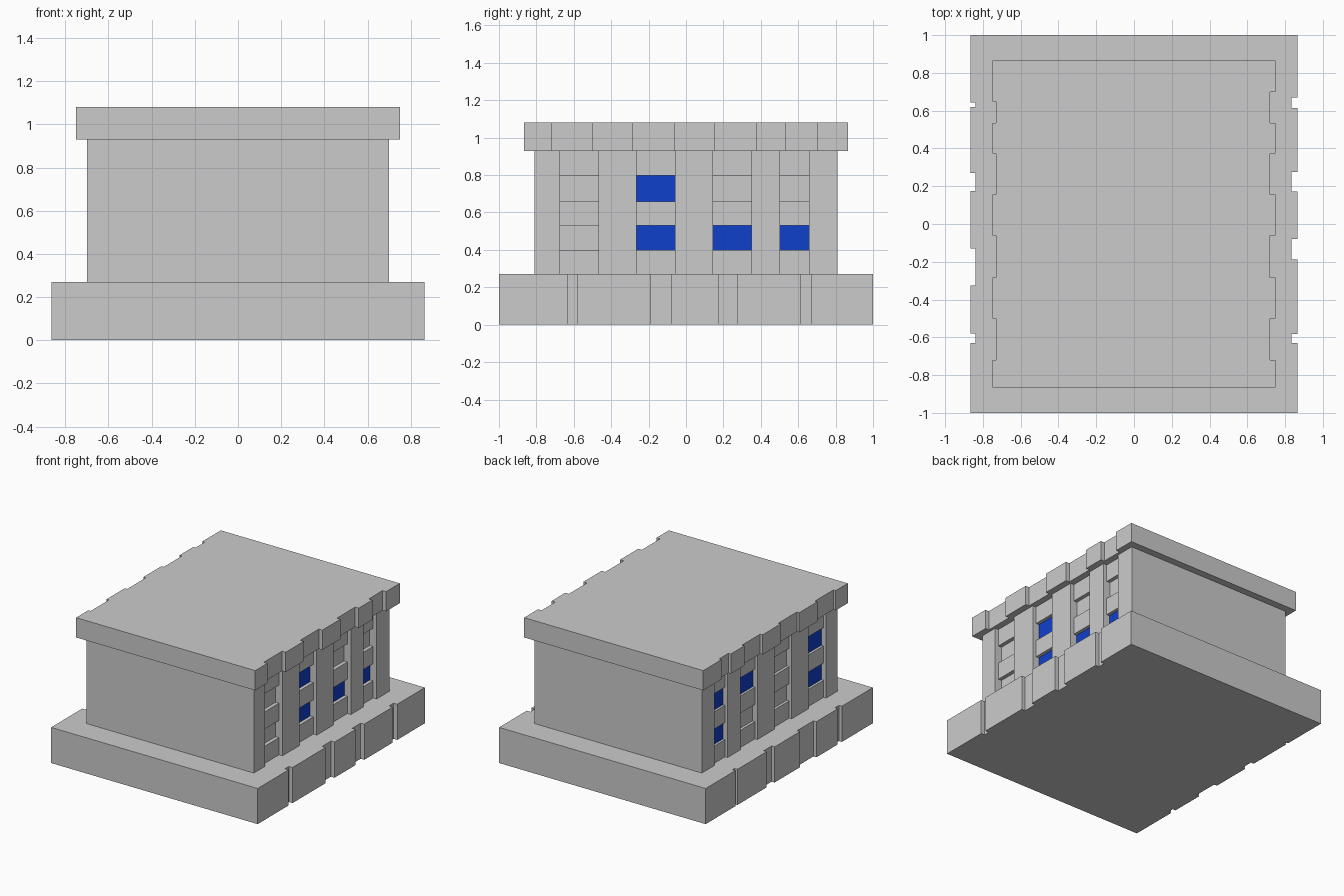
import bpy
import bmesh

if "Cube" in bpy.data.objects:
    bpy.data.objects.remove(bpy.data.objects["Cube"])


def add_object(name, bm):
    bmesh.ops.recalc_face_normals(bm, faces=bm.faces)
    mesh = bpy.data.meshes.new(name)
    bm.to_mesh(mesh)
    bm.free()
    obj = bpy.data.objects.new(name, mesh)
    bpy.context.collection.objects.link(obj)
    return obj


def notched_slab(name, hx, hy, z0, z1, right, left, dr, dl):
    """Rectangle with notches cut into its two long sides, extruded upward."""
    pts = [(hx, -hy)]
    for a, b in right:
        pts += [(hx, a), (hx - dr, a), (hx - dr, b), (hx, b)]
    pts += [(hx, hy), (-hx, hy)]
    for a, b in reversed(left):
        pts += [(-hx, b), (-hx + dl, b), (-hx + dl, a), (-hx, a)]
    pts.append((-hx, -hy))
    bm = bmesh.new()
    face = bm.faces.new([bm.verts.new((x, y, z0)) for x, y in pts])
    new = bmesh.ops.extrude_face_region(bm, geom=[face])["geom"]
    verts = [v for v in new if isinstance(v, bmesh.types.BMVert)]
    bmesh.ops.translate(bm, verts=verts, vec=(0, 0, z1 - z0))
    return add_object(name, bm)


def box(name, xs, ys, zs):
    bm = bmesh.new()
    bmesh.ops.create_cube(bm, size=1)
    for v in bm.verts:
        v.co = [r[0] if c < 0 else r[1] for c, r in zip(v.co, (xs, ys, zs))]
    return add_object(name, bm)


glass = bpy.data.materials.new("blue_glass")
glass.diffuse_color = (0.005, 0.05, 0.6, 1)
glass.use_nodes = True
glass.node_tree.nodes["Principled BSDF"].inputs["Base Color"].default_value = glass.diffuse_color

# Base plinth with narrow joints
notched_slab("base", 0.865, 1.0, 0, 0.27,
             [(-0.63, -0.583), (-0.187, -0.08), (0.173, 0.275), (0.615, 0.67)],
             [(-0.63, -0.58), (-0.325, -0.13), (0.175, 0.27), (0.62, 0.643)],
             0.03, 0.025)

# Roof slab, notched above each window bay
roof_bays = [(-0.72, -0.50), (-0.283, -0.062), (0.155, 0.373)]
notched_slab("roof", 0.75, 0.865, 0.93, 1.08,
             roof_bays + [(0.535, 0.70)], roof_bays + [(0.535, 0.648)], 0.03, 0.02)

# Body with deep window bays between piers
bays = [(-0.675, -0.468), (-0.265, -0.058), (0.145, 0.35), (0.503, 0.658)]
HX, DEPTH = 0.70, {1: 0.058, -1: 0.042}
notched_slab("body", HX, 0.81, 0.27, 0.93, bays, bays, DEPTH[1], DEPTH[-1])

# Spandrels and lit windows on both sides
spandrels = [(0.27, 0.40), (0.53, 0.66), (0.798, 0.93)]
windows = {"lower": (0.40, 0.53), "upper": (0.66, 0.798)}
lit = {1: [(1, "lower"), (1, "upper"), (2, "lower"), (3, "lower")],
       -1: [(0, "lower"), (0, "upper"), (2, "upper"), (3, "lower"), (3, "upper")]}
for side, label in ((1, "right"), (-1, "left")):
    back = HX - DEPTH[side]
    front = HX - DEPTH[side] / 2
    for i, ys in enumerate(bays):
        for j, zs in enumerate(spandrels):
            box(f"spandrel_{label}_{i}_{j}", sorted((side * back, side * front)), ys, zs)
    for i, row in lit[side]:
        pane = box(f"window_{label}_{i}_{row}",
                   sorted((side * back, side * (back + 0.003))), bays[i], windows[row])
        pane.data.materials.append(glass)
